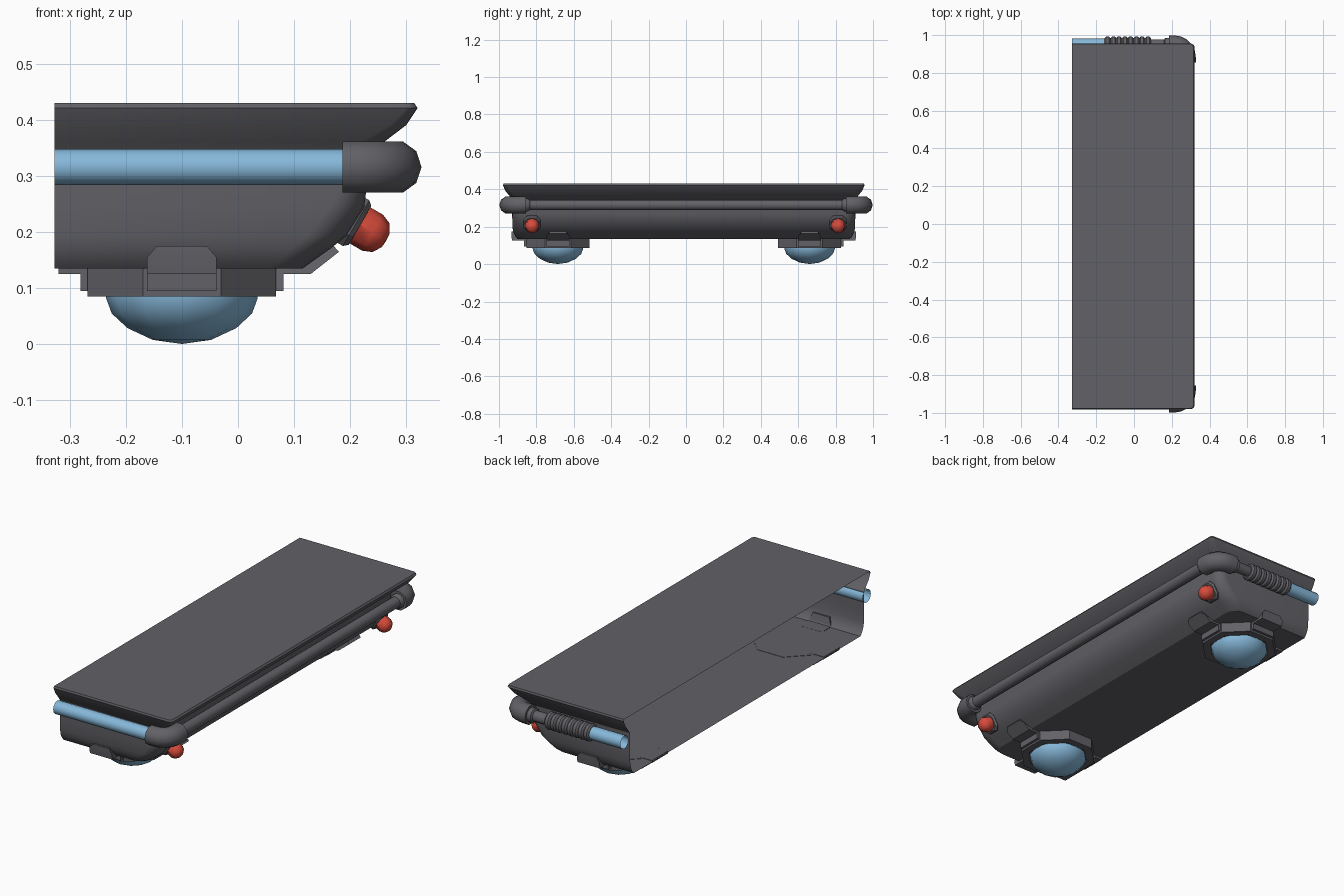
import bpy, bmesh, math
from mathutils import Vector, Matrix

if "Cube" in bpy.data.objects:
    bpy.data.objects.remove(bpy.data.objects["Cube"])

CY = -0.012      # hull centre in y
XL = -0.327      # open (cut) side of the hull


def mat(name, col):
    m = bpy.data.materials.new(name)
    m.diffuse_color = (*col, 1)
    m.use_nodes = True
    m.node_tree.nodes["Principled BSDF"].inputs["Base Color"].default_value = m.diffuse_color
    return m


GREY = mat("dark_grey", (0.12, 0.12, 0.135))
BLUE = mat("light_blue", (0.24, 0.48, 0.70))
RED = mat("lamp_red", (0.68, 0.07, 0.045))


def finish(bm, name, material, angle=35, normals=True):
    if normals:
        bmesh.ops.recalc_face_normals(bm, faces=bm.faces[:])
    me = bpy.data.meshes.new(name)
    bm.to_mesh(me)
    bm.free()
    me.materials.append(material)
    ob = bpy.data.objects.new(name, me)
    bpy.context.collection.objects.link(ob)
    bpy.ops.object.select_all(action='DESELECT')
    ob.select_set(True)
    bpy.context.view_layer.objects.active = ob
    bpy.ops.object.shade_smooth_by_angle(angle=math.radians(angle))
    return ob


def loft(rings, name, material, closed=True, caps=True, angle=35, matrix=None):
    """Skin a list of equally long point rings."""
    bm = bmesh.new()
    vs = [[bm.verts.new(p) for p in r] for r in rings]
    n = len(vs[0])
    for a, b in zip(vs, vs[1:]):
        for i in range(n if closed else n - 1):
            j = (i + 1) % n
            bm.faces.new((a[i], a[j], b[j], b[i]))
    if caps:
        bm.faces.new(vs[0][::-1])
        bm.faces.new(vs[-1])
    if matrix:
        bm.transform(matrix)
    return finish(bm, name, material, angle)


def tube(path, radii, name, material, sides=10, caps=True, angle=40):
    """Round tube along a horizontal path at pipe height."""
    pts = [Vector((x, y, 0.316)) for x, y in path]
    rings = []
    for i, p in enumerate(pts):
        d = (pts[min(i + 1, len(pts) - 1)] - pts[max(i - 1, 0)]).normalized()
        s = Vector((d.y, -d.x, 0))
        ring = []
        for k in range(sides):
            a = math.tau * k / sides
            ring.append(p + radii[i] * (math.cos(a) * s + Vector((0, 0, math.sin(a)))))
        rings.append(ring)
    return loft(rings, name, material, True, caps, angle)


def lathe(profile, sides, name, material, matrix, turn=0.0, caps=True, angle=35):
    rings = [[(r * math.cos(math.tau * k / sides + turn), r * math.sin(math.tau * k / sides + turn), z)
              for k in range(sides)] for r, z in profile]
    return loft(rings, name, material, True, caps, angle, matrix)


# Hull shell: open on the left side; (z, right x, half length, corner radius)
levels = [(0.430, 0.314, 0.964, 0.015), (0.421, 0.320, 0.967, 0.02), (0.391, 0.300, 0.953, 0.03),
          (0.362, 0.262, 0.930, 0.04), (0.345, 0.240, 0.918, 0.04), (0.270, 0.228, 0.917, 0.05),
          (0.245, 0.225, 0.917, 0.06), (0.195, 0.195, 0.916, 0.07), (0.170, 0.164, 0.911, 0.07),
          (0.148, 0.133, 0.900, 0.06), (0.135, 0.115, 0.888, 0.06)]
rings = []
for z, x, h, r in levels:
    ring = [(XL, CY - h, z)]
    for sy, start in ((-1, -90), (1, 0)):
        for k in range(6):
            a = math.radians(start + 18 * k)
            ring.append((x - r + r * math.cos(a), CY + sy * (h - r) + r * math.sin(a), z))
    ring.append((XL, CY + h, z))
    rings.append(ring)
loft(rings, "hull_shell", GREY, closed=False, angle=30)


def clamp(profile, name, matrix):
    """Bent strip: profile of (distance, z, half width)."""
    rings = [[(d, s * w, z) for d, z, w in profile] for s in (-1, 1)]
    loft(rings, name, GREY, angle=20, matrix=matrix)


FLAT = [(0.15, 0.095, 0.062), (0.181, 0.095, 0.062), (0.181, 0.125, 0.062)]
side_clamp = FLAT + [(0.229, 0.125, 0.062), (0.266, 0.154, 0.062), (0.280, 0.165, 0.045),
                     (0.268, 0.178, 0.045), (0.213, 0.137, 0.062), (0.15, 0.137, 0.062)]
end_clamp = FLAT + [(0.245, 0.125, 0.062), (0.249, 0.155, 0.062), (0.249, 0.175, 0.045),
                    (0.230, 0.175, 0.045), (0.220, 0.137, 0.062), (0.15, 0.137, 0.062)]
inner_clamp = FLAT + [(0.220, 0.125, 0.062), (0.220, 0.137, 0.062), (0.15, 0.137, 0.062)]

for sy, end in ((-1, "front"), (1, "back")):
    # Dome, its octagonal housing and three clamps
    c = Matrix.Translation((-0.10, CY + sy * 0.673, 0))
    lathe([(0.135, 0.09), (0.135, 0.082), (0.125, 0.055), (0.097, 0.029), (0.052, 0.008), (0.002, 0.001)],
          12, end + "_dome", BLUE, c, angle=40)
    k8 = 1 / math.cos(math.pi / 8)
    lathe([(0.168 * k8, 0.1365), (0.168 * k8, 0.085), (0.132 * k8, 0.085), (0.132 * k8, 0.10)],
          8, end + "_dome_housing", GREY, c, math.pi / 8)
    clamp(side_clamp, end + "_side_clamp", c)
    clamp(end_clamp, end + "_end_clamp", c @ Matrix.Rotation(sy * math.pi / 2, 4, 'Z'))
    clamp(inner_clamp, end + "_inner_clamp", c @ Matrix.Rotation(math.pi, 4, 'Z'))

    # Lamp tilted down and outward, on an eight-sided mount
    n = Vector((0.86, 0, -0.5)).normalized()
    v = Vector((0, 1, 0))
    u = v.cross(n)
    m = Matrix((u, v, n)).transposed().to_4x4()
    m.translation = (0.214, -0.005 + sy * 0.818, 0.214)
    plate = [(0.047, 0.025), (0.025, 0.045), (-0.025, 0.045), (-0.047, 0.025),
             (-0.047, -0.025), (-0.025, -0.045), (0.025, -0.045), (0.047, -0.025)]
    loft([[(x * s, y * s, z) for x, y in plate] for z, s in ((-0.03, 1), (-0.004, 1), (0.004, 0.85))],
         end + "_lamp_mount", GREY, matrix=m, angle=25)
    lathe([(0.037, 0), (0.037, 0.030), (0.030, 0.047), (0.014, 0.057), (0.001, 0.058)],
          8, end + "_lamp", RED, m, angle=45)

    # Pipe elbow around the corner
    R, px, py = 0.065, 0.279, sy * 0.950
    path = [(0.186, py)]
    for k in range(6):
        a = math.radians(90 - 18 * k)
        path.append((px - R + R * math.cos(a), py + sy * (R * math.sin(a) - R)))
    path.append((px, sy * 0.856))
    tube(path, [0.048] * len(path), end + "_elbow", GREY)
    # Collar where the side pipe leaves the elbow
    tube([(px, sy * 0.87), (px, sy * 0.845), (px, sy * 0.835)], [0.036, 0.036, 0.028],
         end + "_elbow_collar", GREY)

# Pipes: long side run, front blue pipe, back pipe with ribbed hose
tube([(0.279, -0.87), (0.279, 0.87)], [0.028] * 2, "side_pipe", GREY, caps=False)
tube([(XL, -0.950), (0.20, -0.950)], [0.032] * 2, "front_blue_pipe", BLUE, 12, False)
tube([(XL, 0.950), (-0.14, 0.950)], [0.032] * 2, "back_blue_pipe", BLUE, 12, False)
tube([(-0.14, 0.95), (0.16, 0.95), (0.165, 0.95), (0.20, 0.95)], [0.027, 0.027, 0.036, 0.036],
     "back_grey_pipe", GREY, caps=False)
count, x0, step = 8, -0.155, 0.0305
hose, radii = [], []
for i in range(count):
    for f, r in ((0.0, 0.034), (0.25, 0.042), (0.75, 0.042)):
        hose.append((x0 + step * (i + f), 0.95))
        radii.append(r)
hose.append((x0 + step * count, 0.95))
radii.append(0.034)
tube(hose, radii, "ribbed_hose", GREY, 12, angle=40)
